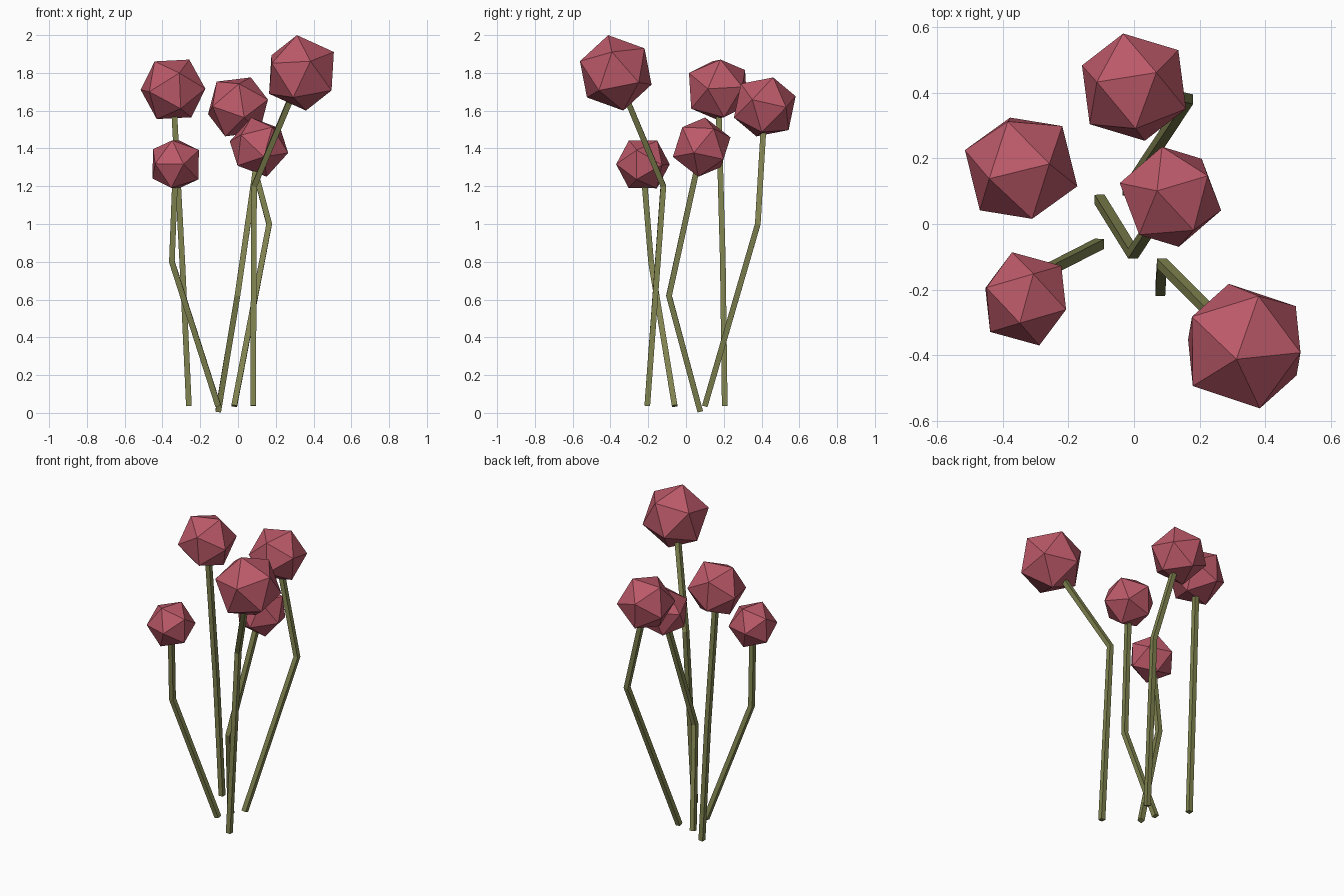
import bpy, bmesh
from mathutils import Vector, Matrix

if "Cube" in bpy.data.objects:
    bpy.data.objects.remove(bpy.data.objects["Cube"])


def material(name, color):
    m = bpy.data.materials.new(name)
    m.diffuse_color = (*color, 1)
    m.use_nodes = True
    m.node_tree.nodes["Principled BSDF"].inputs["Base Color"].default_value = m.diffuse_color
    return m


BLOOM = material("bloom_red", (0.50, 0.10, 0.14))
STEM = material("stem_green", (0.22, 0.23, 0.08))


def finish(name, bm, mat):
    bmesh.ops.recalc_face_normals(bm, faces=bm.faces)
    me = bpy.data.meshes.new(name)
    bm.to_mesh(me)
    bm.free()
    me.materials.append(mat)
    ob = bpy.data.objects.new(name, me)
    bpy.context.collection.objects.link(ob)


def frame(a, b):
    # right-handed axes from a main direction and a second direction
    z = Vector(a).normalized()
    b = Vector(b)
    x = (b - z * b.dot(z)).normalized()
    return Matrix((x, z.cross(x), z)).transposed()


def bloom(name, center, radius, a, b):
    # icosahedron turned so two neighbouring corners point along a and b
    bm = bmesh.new()
    bmesh.ops.create_icosphere(bm, subdivisions=1, radius=radius)
    v = max(bm.verts, key=lambda p: p.co.z)
    n = v.link_edges[0].other_vert(v)
    rot = frame(a, b) @ frame(v.co, n.co).transposed()
    for p in bm.verts:
        p.co = rot @ p.co + Vector(center)
    finish(name, bm, BLOOM)


def stem(name, points, half=0.015):
    # square tube along a bent path, mitred at the bend
    pts = [Vector(p) for p in points]
    dirs = [(q - p).normalized() for p, q in zip(pts, pts[1:])]
    bm = bmesh.new()
    rings = []
    for i, p in enumerate(pts):
        d0, d1 = dirs[max(i - 1, 0)], dirs[min(i, len(dirs) - 1)]
        d = (d0 + d1).normalized()
        u = (Vector((1, 0, 0)) - d * d.x).normalized()
        w = d.cross(u)
        rings.append([bm.verts.new(p + half * (s * u + t * w))
                      for s, t in ((-1, -1), (1, -1), (1, 1), (-1, 1))])
    for r0, r1 in zip(rings, rings[1:]):
        for k in range(4):
            j = (k + 1) % 4
            bm.faces.new((r0[k], r0[j], r1[j], r1[k]))
    bm.faces.new(rings[0])
    bm.faces.new(rings[-1])
    finish(name, bm, STEM)


# name, stem base, stem bend, bloom centre, radius, two corner directions
FLOWERS = [
    ("tall", (0.08, -0.205, 0.037), (0.085, -0.12, 1.2), (0.336, -0.372, 1.80), 0.205,
     (-0.024, -0.04, 0.20), (-0.176, -0.136, 0.05)),
    ("back", (-0.02, 0.10, 0.037), (0.165, 0.38, 1.0), (0.0, 0.417, 1.62), 0.176,
     (0.069, 0.045, 0.158), (-0.09, 0.02, 0.14)),
    ("left", (-0.26, 0.205, 0.037), (-0.295, 0.195, 0.8), (-0.344, 0.17, 1.713), 0.18,
     (-0.10, -0.033, 0.152), (0.07, 0.01, 0.14)),
    ("middle", (-0.105, 0.075, 0.008), (-0.003, -0.09, 0.62), (0.111, 0.083, 1.407), 0.163,
     (-0.041, 0.018, 0.157), (-0.148, 0.04, 0.032)),
    ("short", (-0.105, -0.06, 0.037), (-0.35, -0.185, 0.8), (-0.33, -0.228, 1.316), 0.148,
     (0.024, 0.078, 0.128), (-0.014, -0.06, 0.128)),
]
for name, base, bend, center, radius, a, b in FLOWERS:
    stem(name + "_stem", (base, bend, center))
    bloom(name + "_bloom", center, radius, a, b)
